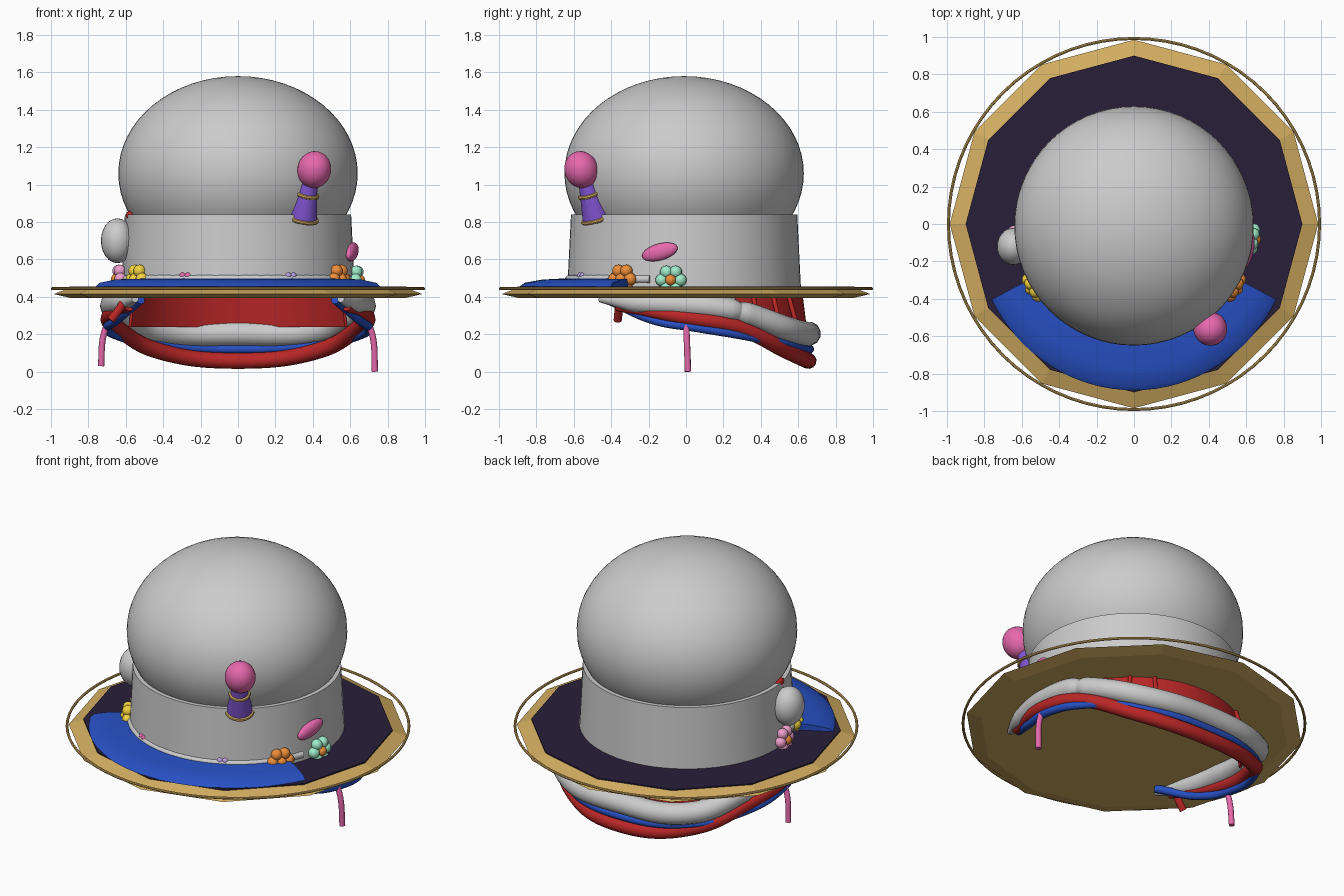
import bpy, bmesh, math
from mathutils import Vector, Matrix

if "Cube" in bpy.data.objects:
    bpy.data.objects.remove(bpy.data.objects["Cube"])

COLORS = {
    "gold": (0.65, 0.42, 0.12), "dark": (0.022, 0.013, 0.04), "blue": (0.02, 0.08, 0.55),
    "red": (0.5, 0.02, 0.02), "pink": (0.8, 0.14, 0.42), "purple": (0.22, 0.09, 0.65),
    "mint": (0.35, 0.85, 0.6), "orange": (0.85, 0.27, 0.04), "yellow": (0.9, 0.65, 0.05),
    "rose": (0.85, 0.35, 0.6), "lavender": (0.5, 0.35, 0.8),
}
MATS = {}


def finish(ob, name, color=None, smooth=True):
    ob.name = name
    if color:
        if color not in MATS:
            MATS[color] = bpy.data.materials.new(color)
            MATS[color].diffuse_color = (*COLORS[color], 1)
        ob.data.materials.append(MATS[color])
    if smooth:
        bpy.ops.object.select_all(action='DESELECT')
        ob.select_set(True)
        bpy.context.view_layer.objects.active = ob
        bpy.ops.object.shade_smooth_by_angle(angle=math.radians(40))
    return ob


def from_bmesh(bm, name, color=None, smooth=True):
    bmesh.ops.recalc_face_normals(bm, faces=bm.faces)
    me = bpy.data.meshes.new(name)
    bm.to_mesh(me)
    bm.free()
    ob = bpy.data.objects.new(name, me)
    bpy.context.collection.objects.link(ob)
    return finish(ob, name, color, smooth)


def lathe(name, profile, sides, color=None, smooth=True, start=0, sweep=360, closed=False):
    """Revolve (radius, z) points about z through a sweep in degrees."""
    bm = bmesh.new()
    full = sweep == 360
    rings = []
    for i in range(sides if full else sides + 1):
        a = math.radians(start + sweep * i / sides)
        rings.append([bm.verts.new((r * math.cos(a), r * math.sin(a), z)) for r, z in profile])
    n = len(profile)
    for i in range(sides):
        a, b = rings[i], rings[(i + 1) % len(rings)]
        for j in range(n if closed else n - 1):
            k = (j + 1) % n
            bm.faces.new((a[j], b[j], b[k], a[k]))
    if closed and not full:
        bm.faces.new(rings[0])
        bm.faces.new(rings[-1])
    bmesh.ops.remove_doubles(bm, verts=bm.verts, dist=1e-5)
    return from_bmesh(bm, name, color, smooth)


def ball(name, loc, size, color=None, rot=(0, 0, 0), seg=24):
    bpy.ops.mesh.primitive_uv_sphere_add(segments=seg, ring_count=seg // 2, radius=1, location=loc, rotation=rot)
    ob = bpy.context.object
    ob.scale = size
    return finish(ob, name, color)


def tube(name, pts, radius, color=None):
    """Round tube through (x, y, z[, radius factor]) points."""
    cu = bpy.data.curves.new(name, 'CURVE')
    cu.dimensions = '3D'
    cu.bevel_depth, cu.bevel_resolution, cu.resolution_u = radius, 4, 10
    cu.use_fill_caps = True
    sp = cu.splines.new('BEZIER')
    sp.bezier_points.add(len(pts) - 1)
    for bp, p in zip(sp.bezier_points, pts):
        bp.co = p[:3]
        bp.radius = p[3] if len(p) > 3 else 1
        bp.handle_left_type = bp.handle_right_type = 'AUTO'
    ob = bpy.data.objects.new(name, cu)
    bpy.context.collection.objects.link(ob)
    bpy.ops.object.select_all(action='DESELECT')
    ob.select_set(True)
    bpy.context.view_layer.objects.active = ob
    bpy.ops.object.convert(target='MESH')
    return finish(bpy.context.object, name, color)


def both_sides(half):
    """Right half of a path ending at the back centre, mirrored to the left."""
    return half + [(-p[0], *p[1:]) for p in reversed(half[:-1])]


def flower(name, loc, color, centre, size=1.0):
    out = Vector((loc[0], loc[1], 0)).normalized()
    side = Vector((-out.y, out.x, 0))
    for i in range(6):
        a = i * math.tau / 6
        p = Vector(loc) + (side * math.cos(a) + Vector((0, 0, 1)) * math.sin(a)) * 0.05 * size
        ball(f"{name}_petal", p, [0.034 * size] * 3, color, seg=14)
    ball(f"{name}_centre", Vector(loc) + out * 0.015, [0.03 * size] * 3, centre, seg=14)


# crown and band
ball("crown_dome", (0, -0.01, 1.06), (0.64, 0.64, 0.52), seg=64)
band = lathe("crown_band", [(0.625, 0.44), (0.605, 0.84), (0.56, 0.84)], 64)
band.location.y = -0.01

# twelve-sided brim with a dark top and a wire hoop
lathe("brim", [(0, 0.395), (0.9, 0.395), (0.985, 0.415), (0.9, 0.448), (0, 0.448)], 12, "gold", False)
lathe("brim_top", [(0, 0.456), (0.9, 0.456), (0.9, 0.44)], 12, "dark", False)
bpy.ops.mesh.primitive_torus_add(major_radius=0.992, minor_radius=0.008, major_segments=72,
                                 minor_segments=8, location=(0, 0, 0.444))
finish(bpy.context.object, "brim_hoop", "gold")

# blue visor on the front of the brim
visor = lathe("visor", [(0.6, 0.45), (0.6, 0.5), (0.74, 0.492), (0.83, 0.475), (0.855, 0.455)],
              32, "blue", True, 207, 126, True)
visor.scale = (1, 1.04, 1)

# neck rolls hanging below the brim
tube("neck_roll", both_sides([(0.55, -0.46, 0.39, 0.3), (0.62, -0.27, 0.37, 0.85), (0.67, 0, 0.357, 1),
                              (0.655, 0.24, 0.33, 0.95), (0.64, 0.28, 0.32, 0.8), (0.625, 0.32, 0.31, 0.95),
                              (0.46, 0.55, 0.225), (0, 0.655, 0.203)]), 0.066)
tube("red_roll", both_sides([(0.58, -0.37, 0.35, 0.6), (0.69, 0, 0.29), (0.65, 0.27, 0.24),
                             (0.44, 0.53, 0.115), (0, 0.655, 0.058)]), 0.043, "red")
tube("blue_roll", both_sides([(0.52, -0.42, 0.385), (0.65, -0.17, 0.275), (0.7, 0.06, 0.235),
                              (0.65, 0.3, 0.195), (0.44, 0.55, 0.145), (0, 0.66, 0.12)]), 0.024, "blue")

# red neck cloth behind the rolls, with ribs
lathe("neck_cloth", [(0.625, 0.4), (0.645, 0.24), (0.63, 0.24), (0.61, 0.4)], 32, "red", True, 25, 130, True)
for d in (35, 48, 61, 119, 132, 145):
    c, s = math.cos(math.radians(d)), math.sin(math.radians(d))
    tube("cloth_rib", [(0.63 * c, 0.63 * s, 0.4), (0.67 * c, 0.67 * s, 0.27)], 0.012, "red")

# hanging straps
for s in (1, -1):
    z0 = 0.0 if s > 0 else 0.03
    tube("chin_strap", [(s * 0.695, 0, 0.27), (s * 0.722, 0.004, 0.18), (s * 0.732, 0.01, z0)], 0.017, "pink")
tube("red_strap", [(-0.59, -0.36, 0.41), (-0.63, -0.36, 0.34), (-0.68, -0.365, 0.275)], 0.022, "red")

# pompom on a purple cone with two gold rings
base, tip = Vector((0.345, -0.475, 0.81)), Vector((0.385, -0.535, 1.01))
axis = (tip - base).normalized()
quat = axis.to_track_quat('Z', 'Y')
bpy.ops.mesh.primitive_cone_add(vertices=32, radius1=0.078, radius2=0.04, depth=(tip - base).length,
                                location=(base + tip) / 2, rotation=quat.to_euler())
finish(bpy.context.object, "pompom_stem", "purple")
for t, r in ((0.04, 0.076), (0.68, 0.053)):
    bpy.ops.mesh.primitive_torus_add(major_radius=r, minor_radius=0.011, major_segments=32, minor_segments=8,
                                     location=base.lerp(tip, t), rotation=quat.to_euler())
    finish(bpy.context.object, "stem_ring", "gold")
ball("pompom", (0.408, -0.56, 1.08), (0.09, 0.09, 0.1), "pink", quat.to_euler(), 32)

# side ornaments
ball("side_bulb", (-0.645, -0.12, 0.7), (0.088, 0.1, 0.12))
ball("bulb_tip", (-0.575, -0.12, 0.835), (0.025, 0.04, 0.025), "red")
ball("side_petal", (0.61, -0.14, 0.64), (0.03, 0.1, 0.045), "pink", (math.radians(15), 0, math.radians(-12)))

# flower garland around the base of the band
garland = [(0.615 * math.cos(math.radians(a)), 0.615 * math.sin(math.radians(a)) - 0.01, 0.495)
           for a in range(187, 354, 12)]
tube("garland", garland, 0.022)
flower("mint_flower", (0.635, -0.08, 0.49), "mint", "orange")
flower("orange_flower", (0.54, -0.34, 0.495), "orange", "orange")
flower("yellow_flower", (-0.54, -0.34, 0.495), "yellow", "yellow")
flower("pink_flower", (-0.635, -0.09, 0.495), "rose", "orange")
flower("lavender_flower", (0.28, -0.555, 0.485), "lavender", "lavender", 0.6)
flower("rose_flower", (-0.28, -0.555, 0.485), "pink", "pink", 0.6)

for m in bpy.data.materials:
    if m.users and not m.is_grease_pencil:
        m.use_nodes = True
        m.node_tree.nodes["Principled BSDF"].inputs["Base Color"].default_value = m.diffuse_color
